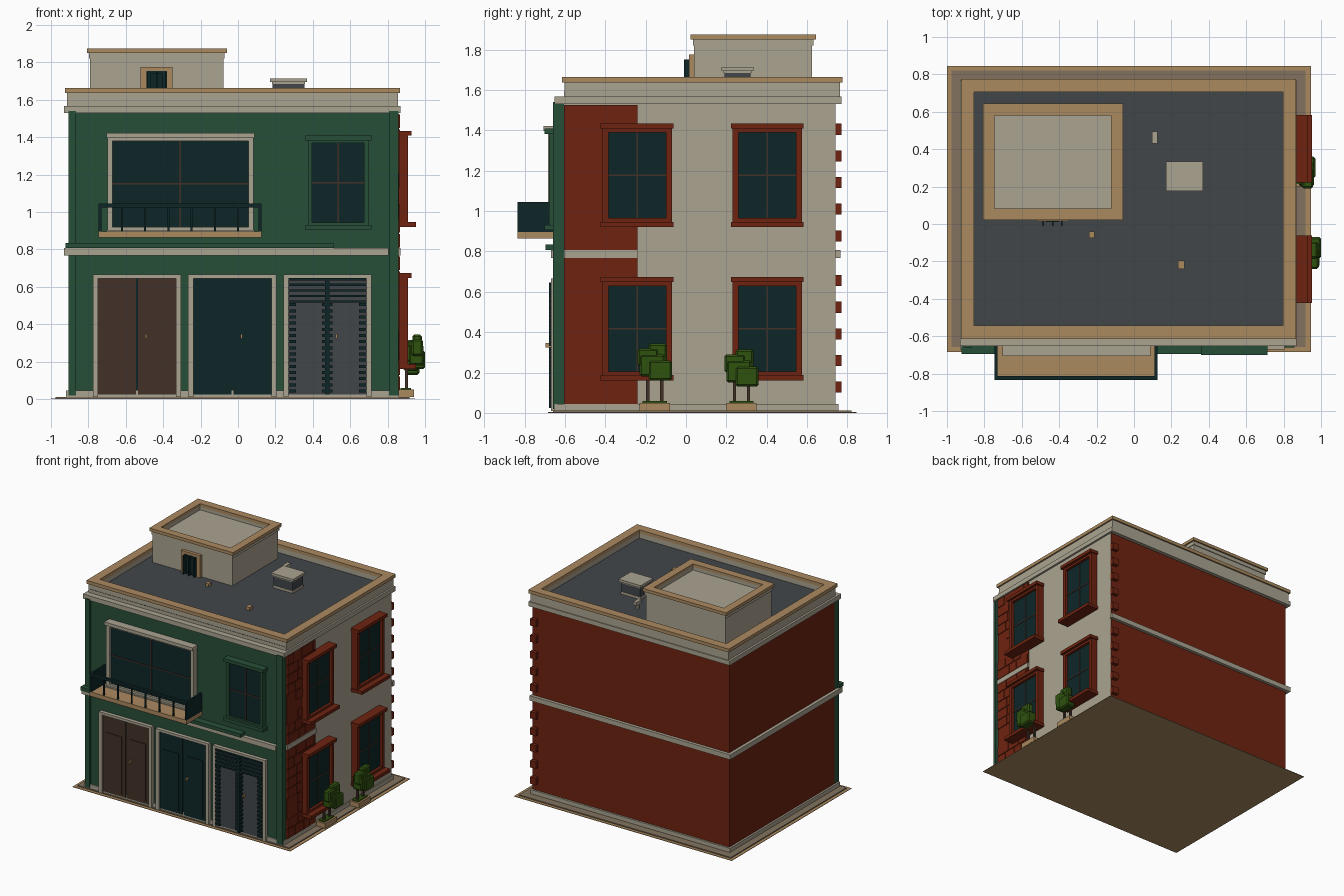
import bpy, bmesh, random
from mathutils import Vector

random.seed(4)
cube = bpy.data.objects.get("Cube")
if cube:
    bpy.data.objects.remove(cube)


def material(name, code):
    """One flat colour from a display hex code."""
    rgb = [int(code[i:i + 2], 16) / 255 for i in (0, 2, 4)]
    linear = [((c + .055) / 1.055) ** 2.4 if c > .04 else c / 12.92 for c in rgb]
    m = bpy.data.materials.new(name)
    m.use_nodes = True
    m.diffuse_color = (*linear, 1)
    m.node_tree.nodes["Principled BSDF"].inputs["Base Color"].default_value = (*linear, 1)
    return m


white = material("cream plaster", "aba491")
tan = material("tan stone", "ab8a60")
paving = material("paving", "82725e")
green = material("green paint", "274f38")
glass = material("dark teal", "0e2627")
brick = material("brick red", "6e2310")
brown = material("brown wood", "423127")
grey = material("slate grey", "41464a")
leaf = material("leaf green", "2f520f")


def part(name, mats, boxes, bevel=0, rule=None):
    """Join boxes (x0, x1, y0, y1, z0, z1) into one object."""
    mats = mats if isinstance(mats, (list, tuple)) else [mats]
    bm = bmesh.new()
    for b in boxes:
        verts = bmesh.ops.create_cube(bm, size=1)["verts"]
        for v in verts:
            v.co = Vector(b[2 * i] + (b[2 * i + 1] - b[2 * i]) * (v.co[i] + .5) for i in range(3))
    bmesh.ops.recalc_face_normals(bm, faces=bm.faces)
    if bevel:
        bmesh.ops.bevel(bm, geom=bm.edges[:], offset=bevel, segments=1, affect='EDGES')
    if rule:
        for f in bm.faces:
            f.material_index = rule(f.normal)
    mesh = bpy.data.meshes.new(name)
    bm.to_mesh(mesh)
    bm.free()
    for m in mats:
        mesh.materials.append(m)
    obj = bpy.data.objects.new(name, mesh)
    bpy.context.collection.objects.link(obj)
    return obj


def grow(rect, d):
    return (rect[0] - d, rect[1] + d, rect[2] - d, rect[3] + d)


def ring(rect, width, z0, z1):
    """Four boxes running inside a rectangle."""
    a, b, c, d = rect
    return [(a, b, c, c + width, z0, z1), (a, b, d - width, d, z0, z1),
            (a, a + width, c + width, d - width, z0, z1),
            (b - width, b, c + width, d - width, z0, z1)]


# Wall planes: u runs along the wall, w points out of it
FRONT, SIDE = -.64, .853


def on_front(u0, u1, z0, z1, w0, w1):
    return (u0, u1, FRONT - w1, FRONT - w0, z0, z1)


def on_side(u0, u1, z0, z1, w0, w1):
    return (SIDE + w0, SIDE + w1, u0, u1, z0, z1)


def window(name, wall, trim, u0, u1, z0, z1, border, depth, sill, over):
    """Framed pane with a cross of glazing bars, a lintel and a sill."""
    um, zm, t, proud = (u0 + u1) / 2, (z0 + z1) / 2, .004, depth * .6
    part(name + "_glass", glass, [wall(u0, u1, z0, z1, 0, proud)])
    part(name + "_bars", brown, [wall(um - t, um + t, z0, z1, proud, proud + t),
                                 wall(u0, u1, zm - t, zm + t, proud, proud + t)])
    out = border + over
    part(name + "_frame", trim, [
        wall(u0 - border, u0, z0, z1, 0, depth), wall(u1, u1 + border, z0, z1, 0, depth),
        wall(u0 - border, u1 + border, z1, z1 + border * .7, 0, depth),
        wall(u0 - border, u1 + border, z0 - border * .7, z0, 0, depth),
        wall(u0 - out, u1 + out, z1 + border * .6, z1 + border * .6 + .026, 0, depth + .02),
        wall(u0 - out, u1 + out, z0 - border * .6 - .026, z0 - border * .6, 0, sill)])


# Pavement and main body, with the outer wall colour set by direction
foot = (-.905, SIDE, -.605, .74)
part("ground_slab", tan, [(-1, .945, -.684, .845, 0, .004)])
part("pavement", paving, [(-.975, .918, -.658, .82, .002, .012)])
part("body", [white, brick, grey], [(*foot, .01, 1.595)],
     rule=lambda n: 2 if n.z > .5 else 1 if n.x < -.5 or n.y > .5 else 0)
part("front_wall", green, [(foot[0], SIDE, FRONT, foot[2], .01, 1.54)])
part("corner_pillars", green, [on_front(foot[0], -.865, .02, 1.54, 0, .02),
                               on_front(.807, SIDE + .005, .02, 1.54, 0, .02)])

# Horizontal bands, cornice and parapet
a, b, c, d = foot
part("base_band", white, [(a - .015, b + .008, FRONT - .012, d + .015, .01, .045)])
part("floor_band", white, [
    (a - .025, .805, FRONT - .03, c, .767, .807), (a - .025, a, c, d + .025, .767, .807),
    (a, b + .01, d, d + .025, .767, .807), (b, b + .015, c, -.24, .767, .807)])
part("front_ledge", green, [(a - .018, .51, FRONT - .055, FRONT, .807, .835)])
cap = (-.925, .867, -.614, .775)
part("cornice", white, ring((a - .025, b + .016, FRONT - .012, d + .03), .06, 1.53, 1.567))
part("parapet", white, ring(grow(cap, -.012), .055, 1.56, 1.64))
part("parapet_cap", tan, ring(cap, .07, 1.637, 1.664))

# Brickwork on the side wall
for floor, (low, high) in enumerate([(.045, .767), (.807, 1.525)]):
    part("brick_panel_%d" % floor, brick, [on_side(c, -.24, low, high, 0, .008)])
    rows, bricks = 9, []
    step = (high - low) / rows
    for r in range(rows):
        u = c + .003
        while u < -.25:
            end = min(u + random.uniform(.08, .15), -.24)
            if random.random() < .75:
                z = low + r * step
                bricks.append(on_side(u, end - .006, z + .004, z + step - .004, .006, .014))
            u = end
    part("raised_bricks_%d" % floor, brick, bricks)

# Toothed bricks at the rear corner
teeth = []
for low in (.1, .85):
    for k in range(5):
        z = low + k * .132
        teeth.append((b - .05, b + .002, d, d + .03, z, z + .055))
part("corner_bricks", brick, teeth)

# Side windows: two on each floor
for i, u in enumerate((-.385, .26)):
    for j, z in enumerate((.205, .965)):
        window("side_window_%d_%d" % (i, j), on_side, brick, u, u + .285, z, z + .425,
               .03, .055, .1, .008)

# Upper front windows
window("balcony_window", on_front, white, -.67, .055, .92, 1.38, .028, .045, .06, .004)
window("small_window", on_front, green, .395, .675, .945, 1.37, .022, .04, .06, .016)

# Balcony: stone slab, solid side panels and a front railing
x0, x1, y0 = -.745, .125, -.834
part("balcony_slab", tan, [(x0, x1, y0, FRONT, .863, .897)])
rail = [(x0, x1, y0, y0 + .02, 1.025, 1.045)]
rail += [(x, x + .016, y0, FRONT, .897, 1.045) for x in (x0, x1 - .016)]
for k in range(1, 7):
    x = x0 + (x1 - x0) * k / 7
    rail.append((x - .005, x + .005, y0 + .004, y0 + .014, .897, 1.03))
part("balcony_railing", glass, rail)


# Three double doors
def double_door(name, mid, colour, grille):
    half, low, top, edge = .208, .025, .645, .028
    part(name + "_frame", white, [
        on_front(mid - half - edge, mid - half, 0.01, top, 0, .03),
        on_front(mid + half, mid + half + edge, 0.01, top, 0, .03),
        on_front(mid - half - edge, mid + half + edge, top, top + .02, 0, .03)])
    part(name + "_gap", glass, [on_front(mid - half, mid + half, low, top, 0, .012)])
    leaves, panels = [], []
    for s in (-1, 1):
        near, far = sorted((mid + s * .006, mid + s * half))
        leaves.append(on_front(near, far, low, top, 0, .018))
        panels.append(on_front(near + .03, far - .03, low + .02, .51, .018, .024))
    part(name + "_leaves", colour, leaves)
    part(name + "_panels", colour, panels)
    part(name + "_handle", tan, [on_front(mid + .043, mid + .053, .325, .347, .02, .055)])
    if grille:
        bars = [on_front(mid - .012, mid + .012, low, top, .018, .04)]
        for k in range(5):
            z = .515 + k * .03
            bars.append(on_front(mid - half, mid + half, z, z + .012, .018, .04))
        for k in range(15):
            z = low + .01 + k * .033
            for s in (-1, 1):
                u = mid + s * (half - .02)
                bars.append(on_front(u - .02, u + .02, z, z + .016, .018, .04))
                v = mid + s * .018
                bars.append(on_front(v - .01, v + .01, z, z + .016, .018, .034))
        part(name + "_grille", glass, bars)


double_door("left_door", -.54, brown, False)
double_door("middle_door", -.03, glass, False)
double_door("right_door", .478, grey, True)

# Roof house with its own parapet and door
house = (-.79, -.078, .04, .625)
part("roof_house", white, [(*house, 1.59, 1.825)])
part("roof_house_parapet", white, ring(grow(house, .006), .05, 1.82, 1.855))
part("roof_house_cap", tan, ring(grow(house, .018), .062, 1.85, 1.875))
part("roof_door_frame", tan, [(-.52, -.49, .015, .04, 1.595, 1.775),
                              (-.38, -.35, .015, .04, 1.595, 1.775),
                              (-.49, -.38, .015, .04, 1.755, 1.775)])
part("roof_door", glass, [(-.49, -.38, .022, .04, 1.595, 1.755),
                          (-.47, -.4, .01, .022, 1.61, 1.74)])
part("roof_door_grille", glass, [(x, x + .008, -.01, .022, 1.6, 1.75) for x in (-.488, -.439, -.39)])

# Rooftop vent, pipe and small stone stubs
vent = (.185, .355, .19, .32)
part("vent_box", grey, [(*vent, 1.59, 1.7)])
part("vent_corners", white, ring(grow(vent, .004), .02, 1.685, 1.7)
     + ring(grow(vent, .004), .02, 1.595, 1.615))
part("vent_cap", white, [(*grow(vent, .014), 1.695, 1.715)])
part("roof_pipe", white, [(.1, .12, .45, .47, 1.59, 1.66), (.095, .125, .43, .495, 1.635, 1.66)])
part("roof_stubs", tan, [(-.24, -.21, -.075, -.04, 1.59, 1.62), (.235, .27, -.24, -.195, 1.59, 1.62)])

# Potted trees beside the side wall
for name, y, lift, out in (("front_tree", -.155, .03, .03), ("rear_tree", .275, 0, 0)):
    part(name + "_planter", tan, [(SIDE + .005, .94, y - .075, y + .075, .01, .05)])
    part(name + "_soil", leaf, [(.87, .925, y - .06, y + .06, .048, .058)])
    part(name + "_trunks", brown, [(.892, .908, y + s - .008, y + s + .008, .05, .2)
                                   for s in (-.035, .035)])
    x, z = .928 + out, .15 + lift
    part(name + "_leaves", leaf, [
        (x - .045, x + .035, y - .075, y + .05, z, z + .11),
        (x - .035, x + .042, y - .03, y + .085, z - .02, z + .08),
        (x - .03, x + .03, y - .085, y + .02, z + .05, z + .14),
        (x - .025, x + .025, y - .03, y + .06, z + .07, z + .165)], bevel=.01)
